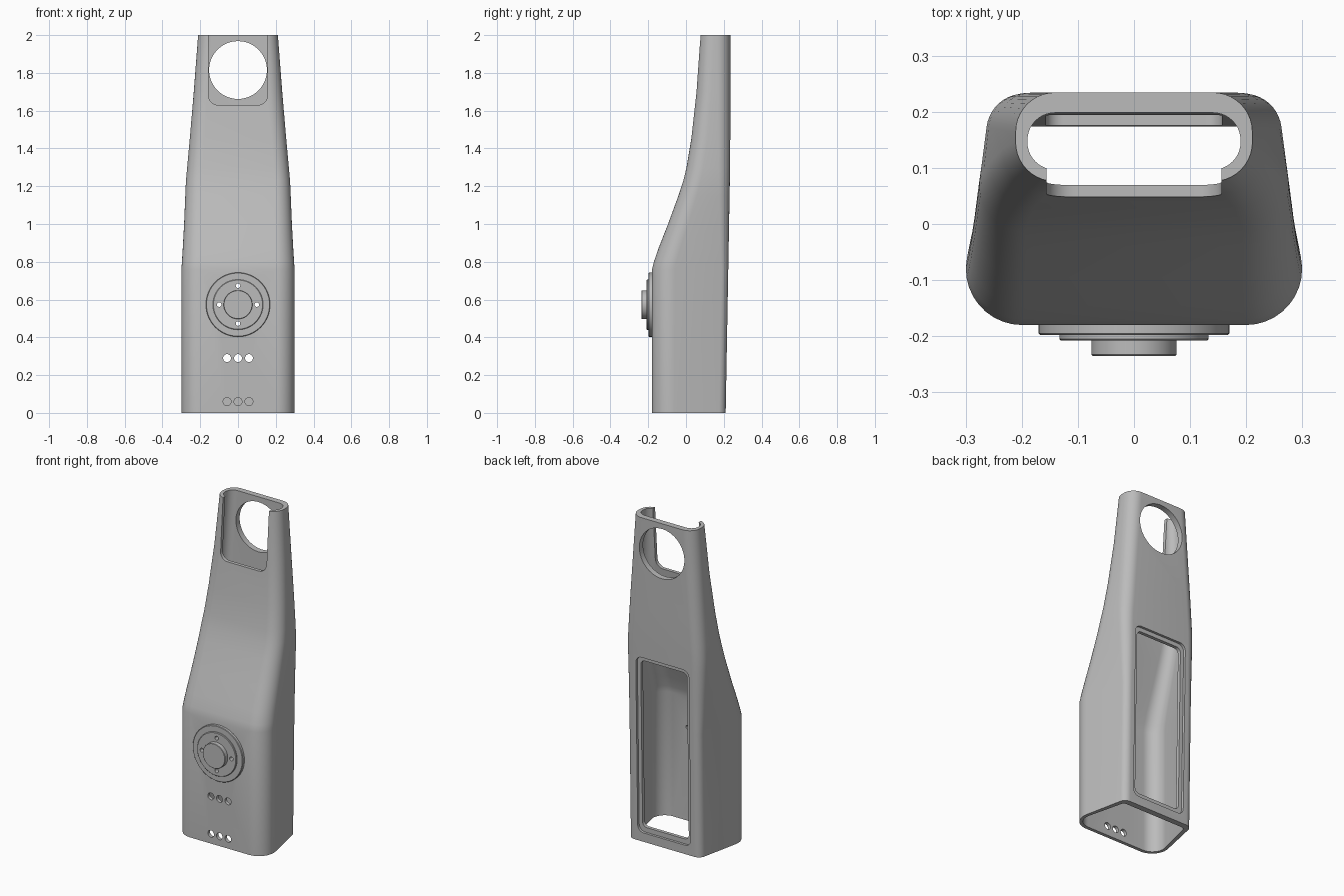
import bpy, bmesh, math
from mathutils import Vector

cube = bpy.data.objects.get("Cube")
if cube:
    bpy.data.objects.remove(cube, do_unlink=True)

grey = bpy.data.materials.new("plain_grey")
grey.use_nodes = True
grey.diffuse_color = (0.5, 0.5, 0.5, 1)
grey.node_tree.nodes["Principled BSDF"].inputs["Base Color"].default_value = (0.5, 0.5, 0.5, 1)


def rounded(corners, radii, n=10):
    """Polygon with every corner replaced by a tangent arc."""
    pts = []
    for i, (corner, r) in enumerate(zip(corners, radii)):
        c = Vector(corner)
        a = (Vector(corners[i - 1]) - c).normalized()
        b = (Vector(corners[(i + 1) % len(corners)]) - c).normalized()
        half = a.angle(b) / 2
        centre = c + (a + b).normalized() * r / math.sin(half)
        start = c + a * r / math.tan(half) - centre
        end = c + b * r / math.tan(half) - centre
        sweep = start.angle(end)
        for k in range(n + 1):
            t = k / n
            pts.append(centre + (start * math.sin((1 - t) * sweep)
                                 + end * math.sin(t * sweep)) / math.sin(sweep))
    return pts


def circle(x, z, r, n=64):
    return [Vector((x + r * math.cos(math.tau * k / n),
                    z + r * math.sin(math.tau * k / n))) for k in range(n)]


def round_rect(half, low, high, r):
    return rounded([(-half, low), (half, low), (half, high), (-half, high)], [r] * 4)


def loft(name, rings):
    """Closed solid skinned through equal-length rings."""
    bm = bmesh.new()
    loops = [[bm.verts.new(p) for p in ring] for ring in rings]
    for lo, hi in zip(loops, loops[1:]):
        for i in range(len(lo)):
            bm.faces.new((lo[i - 1], lo[i], hi[i], hi[i - 1]))
    bm.faces.new(loops[0])
    bm.faces.new(loops[-1])
    bmesh.ops.recalc_face_normals(bm, faces=bm.faces)
    mesh = bpy.data.meshes.new(name)
    bm.to_mesh(mesh)
    bm.free()
    mesh.materials.append(grey)
    obj = bpy.data.objects.new(name, mesh)
    bpy.context.collection.objects.link(obj)
    return obj


def prism(outline, y0, y1, slope=0):
    """Solid of an x-z outline along y, optionally leaning back with height."""
    return loft("cutter", [[(p.x, y + slope * p.y, p.y) for p in outline] for y in (y0, y1)])


def cut(obj, cutter):
    cutter.hide_render = True
    mod = obj.modifiers.new("cut", "BOOLEAN")
    mod.operation = "DIFFERENCE"
    mod.solver = "EXACT"
    mod.object = cutter
    bpy.context.view_layer.objects.active = obj
    bpy.ops.object.modifier_apply(modifier=mod.name)
    bpy.data.objects.remove(cutter, do_unlink=True)


def smooth(obj):
    bpy.ops.object.select_all(action="DESELECT")
    obj.select_set(True)
    bpy.context.view_layer.objects.active = obj
    bpy.ops.object.shade_smooth_by_angle(angle=math.radians(28))


# Body stations: height, front y, front half width, back half width, front and back radius
stations = [
    (0.00, -0.18, 0.322, 0.240, 0.100, 0.045),
    (0.76, -0.18, 0.322, 0.240, 0.100, 0.045),
    (0.80, -0.170, 0.318, 0.242, 0.100, 0.048),
    (0.87, -0.146, 0.312, 0.244, 0.098, 0.052),
    (1.00, -0.095, 0.302, 0.248, 0.092, 0.058),
    (1.15, -0.040, 0.292, 0.254, 0.086, 0.064),
    (1.23, -0.014, 0.287, 0.255, 0.082, 0.067),
    (1.30, 0.003, 0.279, 0.252, 0.080, 0.069),
    (1.45, 0.028, 0.263, 0.244, 0.077, 0.070),
    (1.70, 0.056, 0.238, 0.229, 0.074, 0.070),
    (2.00, 0.076, 0.212, 0.210, 0.070, 0.070),
]
LEAN = 0.018


def back_y(z):
    return 0.21 + LEAN * min(z, 1.35)


def section(station, side=0, back=0):
    z, yf, xf, xb, rf, rb = station
    yf, yb = yf + side, back_y(z) - back
    xf, xb = xf - side, xb - side
    outline = rounded([(-xf, yf), (xf, yf), (xb, yb), (-xb, yb)],
                      [rf - side, rf - side, rb - side, rb - side])
    return [(p.x, p.y, z) for p in outline]


body = loft("body_shell", [section(s) for s in stations])

# Hollow inside, open at both ends
first, last = section(stations[0], 0.021, 0.036), section(stations[-1], 0.021, 0.036)
rings = [[(x, y, -0.05) for x, y, z in first]]
rings += [section(s, 0.021, 0.036) for s in stations]
rings += [[(x, y, 2.05) for x, y, z in last]]
cut(body, loft("cutter", rings))

# Back window with a stepped lip
cut(body, prism(round_rect(0.180, 0.055, 1.14, 0.04), 0.195, 0.30, LEAN))
cut(body, prism(round_rect(0.157, 0.085, 1.115, 0.03), 0.10, 0.30, LEAN))

# Neck: round opening at the back, open notch at the front
cut(body, prism(circle(0, 1.815, 0.153), 0.15, 0.40))
cut(body, prism(round_rect(0.156, 1.63, 2.2, 0.05), -0.2, 0.14))

# Two rows of small holes in the front wall
for z in (0.06, 0.29):
    for x in (-0.058, 0, 0.058):
        cut(body, prism(circle(x, z, 0.021, 24), -0.3, -0.1))

# Stepped round dial on the front
dial_profile = [(0.170, -0.172), (0.170, -0.195), (0.167, -0.198), (0.133, -0.198),
                (0.133, -0.205), (0.130, -0.208), (0.076, -0.208), (0.076, -0.233), (0.074, -0.235)]
dial = loft("front_dial", [[(p.x, y, p.y) for p in circle(0, 0.573, r)] for r, y in dial_profile])

# Four screw holes through dial and wall
for k in range(4):
    a = k * math.pi / 2
    hole = circle(0.1 * math.cos(a), 0.573 + 0.1 * math.sin(a), 0.012, 20)
    for part in (dial, body):
        cut(part, prism(hole, -0.3, -0.1))

for part in (body, dial):
    smooth(part)
